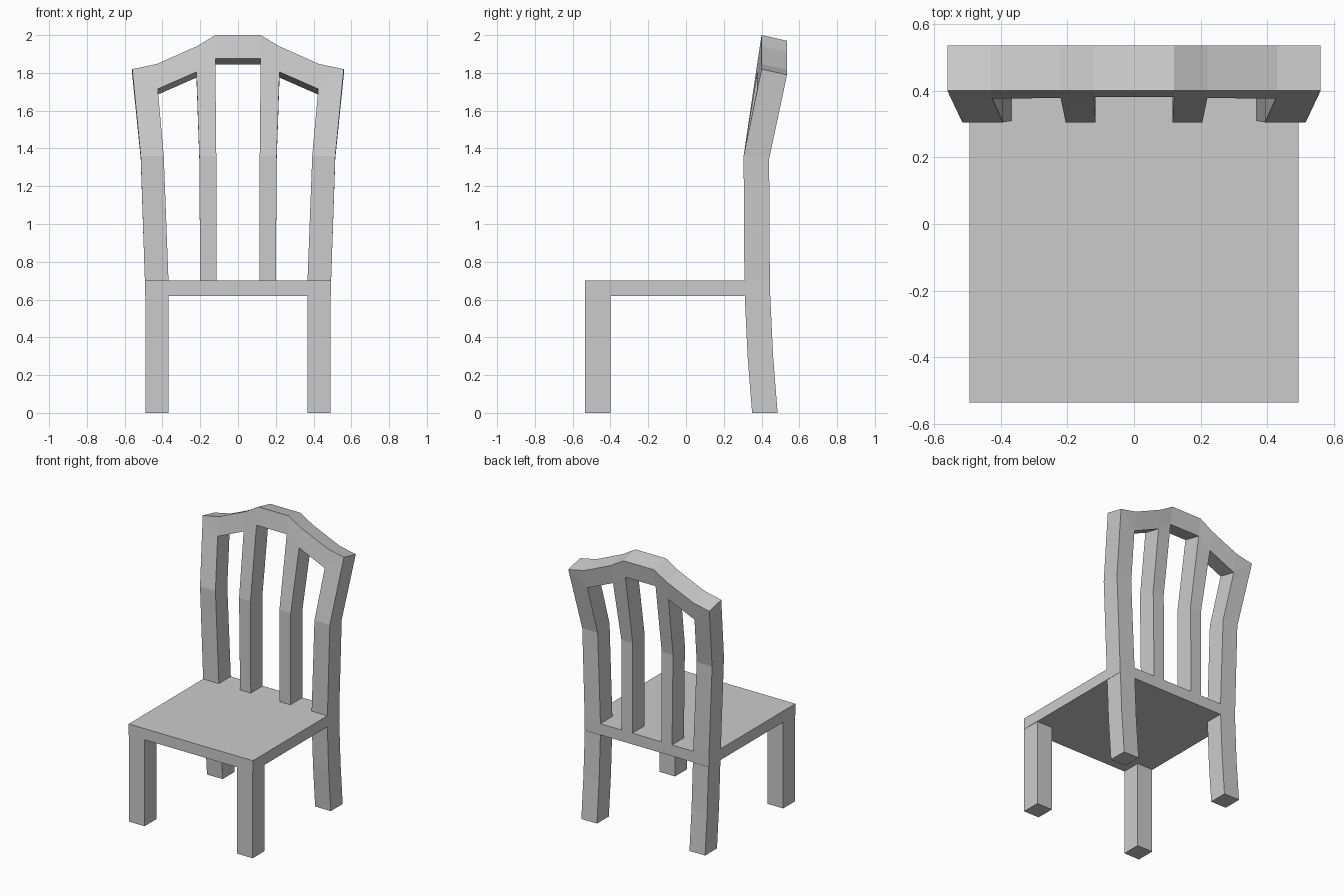
import bpy, bmesh

if "Cube" in bpy.data.objects:
    bpy.data.objects.remove(bpy.data.objects["Cube"])


def finish(bm, name):
    bmesh.ops.recalc_face_normals(bm, faces=bm.faces)
    me = bpy.data.meshes.new(name)
    bm.to_mesh(me)
    bm.free()
    ob = bpy.data.objects.new(name, me)
    bpy.context.collection.objects.link(ob)
    return ob


def box(name, lo, hi):
    bm = bmesh.new()
    bmesh.ops.create_cube(bm, size=1)
    for v in bm.verts:
        v.co = [(a + b) / 2 + c * (b - a) for a, b, c in zip(lo, hi, v.co)]
    return finish(bm, name)


def thick_sheet(name, pts, faces, drop, sides=(1, -1), depth=0.135):
    """Solid made from a front sheet (x, y, z points), pushed back in +y."""
    bm = bmesh.new()
    for s in sides:
        vs = {k: bm.verts.new((s * x, y, z)) for k, (x, y, z) in pts.items()}
        for f in faces:
            order = f if s > 0 else f[::-1]
            bm.faces.new([vs[k] for k in order])
    bmesh.ops.remove_doubles(bm, verts=bm.verts, dist=0.0001)
    res = bmesh.ops.extrude_face_region(bm, geom=bm.faces[:], use_keep_orig=True)
    for v in res["geom"]:
        if isinstance(v, bmesh.types.BMVert):
            v.co.z -= drop(v.co.z)
            v.co.y += depth
    return finish(bm, name)


# Seat slab
box("seat", (-0.493, -0.535, 0.62), (0.493, 0.444, 0.70))

# Front and back legs
leg = {"A": (0.367, 0.350, 0), "B": (0.491, 0.350, 0),
       "C": (0.367, 0.326, 0.3), "D": (0.491, 0.326, 0.3),
       "E": (0.367, 0.311, 0.62), "F": (0.491, 0.311, 0.62)}
for side, s in (("right", 1), ("left", -1)):
    x = sorted((s * 0.367, s * 0.491))
    box("front_leg_" + side, (x[0], -0.535, 0), (x[1], -0.40, 0.62))
    thick_sheet("back_leg_" + side, leg, ["ABDC", "CDFE"], lambda z: 0, (s,))

# Backrest: outer post, slat and arched top rail, mirrored in x
back = {
    "A": (0.368, 0.309, 0.70), "B": (0.493, 0.309, 0.70),
    "C": (0.393, 0.305, 1.36), "D": (0.515, 0.305, 1.36),
    "E": (0.425, 0.376, 1.715), "F": (0.56, 0.40, 1.82),
    "G": (0.43, 0.40, 1.847), "H": (0.22, 0.378, 1.805),
    "I": (0.22, 0.40, 1.94), "J": (0.12, 0.381, 1.875),
    "K": (0.12, 0.40, 2.0), "L": (0.115, 0.309, 0.70),
    "M": (0.20, 0.309, 0.70), "N": (0.115, 0.305, 1.36),
    "O": (0.205, 0.305, 1.36), "P": (0, 0.381, 1.875),
    "Q": (0, 0.40, 2.0)}
thick_sheet("backrest", back,
            ["ABDC", "CDFE", "EFG", "EGIH", "HIKJ", "JKQP", "LMON", "NOHJ"],
            lambda z: 0 if z < 1 else 0.015 if z < 1.5 else 0.03)
